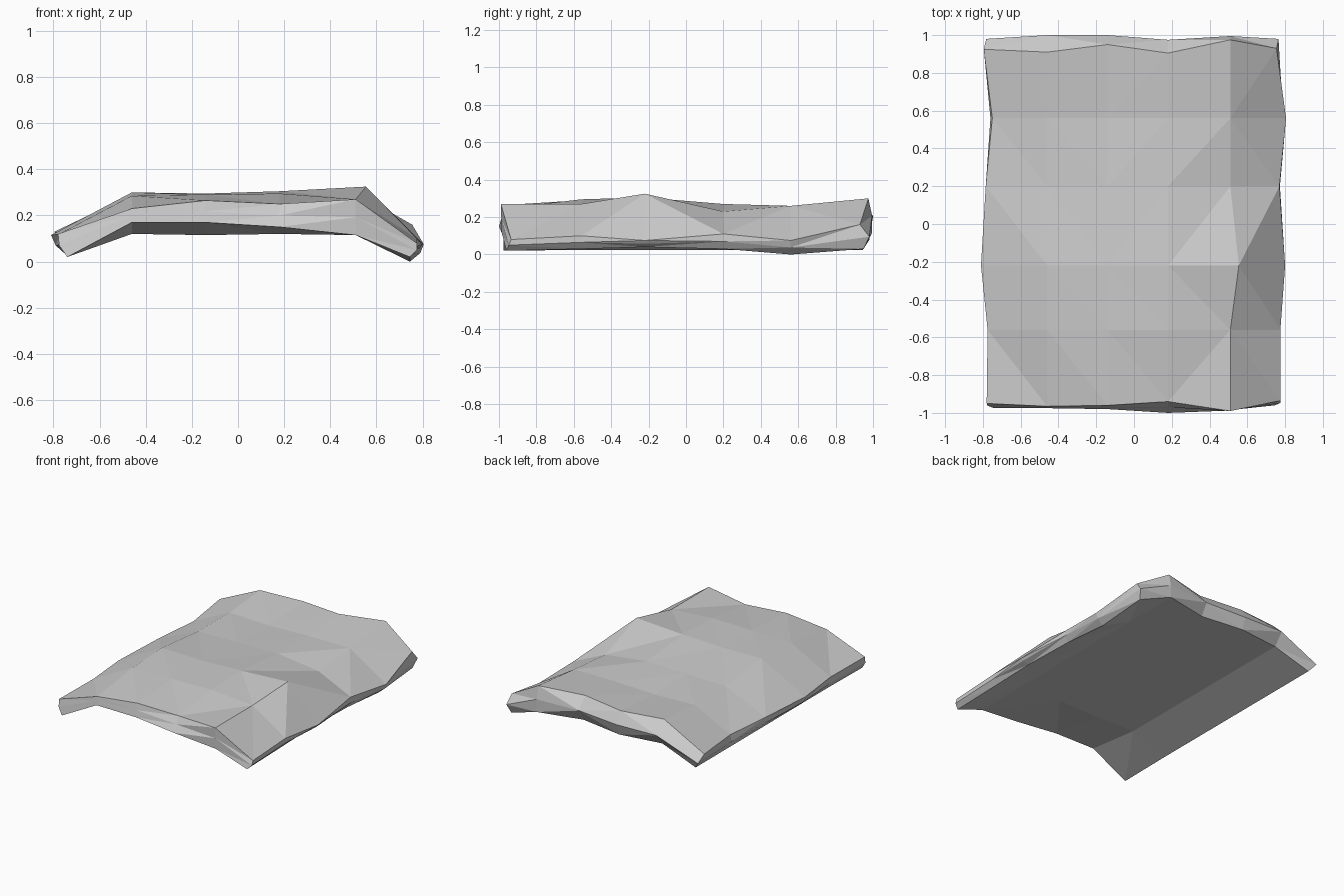
import bpy, bmesh

if "Cube" in bpy.data.objects:
    bpy.data.objects.remove(bpy.data.objects["Cube"])

N = 6
cols = [-0.74, -0.46, -0.14, 0.18, 0.51, 0.745]
rows = [-0.97, -0.56, -0.22, 0.20, 0.56, 0.93]

# Top surface heights, front row to back row
top_z = [
    [0.12, 0.23, 0.265, 0.25, 0.27, 0.08],
    [0.12, 0.285, 0.29, 0.295, 0.27, 0.10],
    [0.115, 0.30, 0.295, 0.305, 0.325, 0.075],
    [0.12, 0.26, 0.265, 0.27, 0.23, 0.11],
    [0.12, 0.26, 0.25, 0.26, 0.26, 0.075],
    [0.13, 0.29, 0.28, 0.29, 0.30, 0.16],
]
# Irregular outline of the top
left_x = [-0.78, -0.775, -0.81, -0.785, -0.75, -0.795]
right_x = [0.775, 0.775, 0.80, 0.77, 0.805, 0.755]
front_y = [-0.95, -0.965, -0.96, -0.94, -0.99, -0.935]
back_y = [0.925, 0.91, 0.95, 0.905, 0.975, 0.93]

# Underside profile, its arched front lip and right rim
under_z = [0.025, 0.12, 0.115, 0.12, 0.115, 0.02]
lip_z = [0.02, 0.17, 0.17, 0.15, 0.115, 0.02]
right_z = [0.02, 0.03, 0.04, 0.03, 0.0, 0.03]
lip_y = [-0.975, -0.975, -0.98, -1.0, -0.985, -0.96]
mid_back_y = [0.98, 1.0, 1.0, 0.975, 0.995, 0.98]


def top_point(j, i):
    x = left_x[j] if i == 0 else right_x[j] if i == N - 1 else cols[i]
    if (j, i) == (2, 4):
        x = 0.555
    y = front_y[i] if j == 0 else back_y[i] if j == N - 1 else rows[j]
    return x, y, top_z[j][i]


def under_point(j, i):
    y = lip_y[i] if j == 0 else rows[j]
    if j == N - 1:
        y = back_y[i] + 0.02
    z = right_z[j] if i == N - 1 else lip_z[i] if j == 0 else under_z[i]
    return cols[i], y, z


bm = bmesh.new()
top = [[bm.verts.new(top_point(j, i)) for i in range(N)] for j in range(N)]
under = [[bm.verts.new(under_point(j, i)) for i in range(N)] for j in range(N)]

# Top and underside sheets
for j in range(N - 1):
    for i in range(N - 1):
        for g in (top, under):
            bm.faces.new((g[j][i], g[j][i + 1], g[j + 1][i + 1], g[j + 1][i]))

# Rim: two bands with a slightly bulging middle ring
last = N - 1
ring = ([(0, i) for i in range(last)] + [(j, last) for j in range(last)]
        + [(last, i) for i in range(last, 0, -1)] + [(j, 0) for j in range(last, 0, -1)])
middle = []
for j, i in ring:
    p = (top[j][i].co + under[j][i].co) / 2
    if i in (0, last):
        p.x += 0.015 if i else -0.015
    if j == last:
        p.y = mid_back_y[i]
    middle.append(bm.verts.new(p))
for k, (j, i) in enumerate(ring):
    n = (k + 1) % len(ring)
    b, a = ring[n]
    bm.faces.new((top[j][i], top[b][a], middle[n], middle[k]))
    bm.faces.new((middle[k], middle[n], under[b][a], under[j][i]))

# Split the uneven quads into flat facets
bmesh.ops.triangulate(bm, faces=bm.faces[:], quad_method='SHORT_EDGE')
bmesh.ops.recalc_face_normals(bm, faces=bm.faces[:])
mesh = bpy.data.meshes.new("curved_stone_slab")
bm.to_mesh(mesh)
bm.free()
slab = bpy.data.objects.new("curved_stone_slab", mesh)
bpy.context.collection.objects.link(slab)
